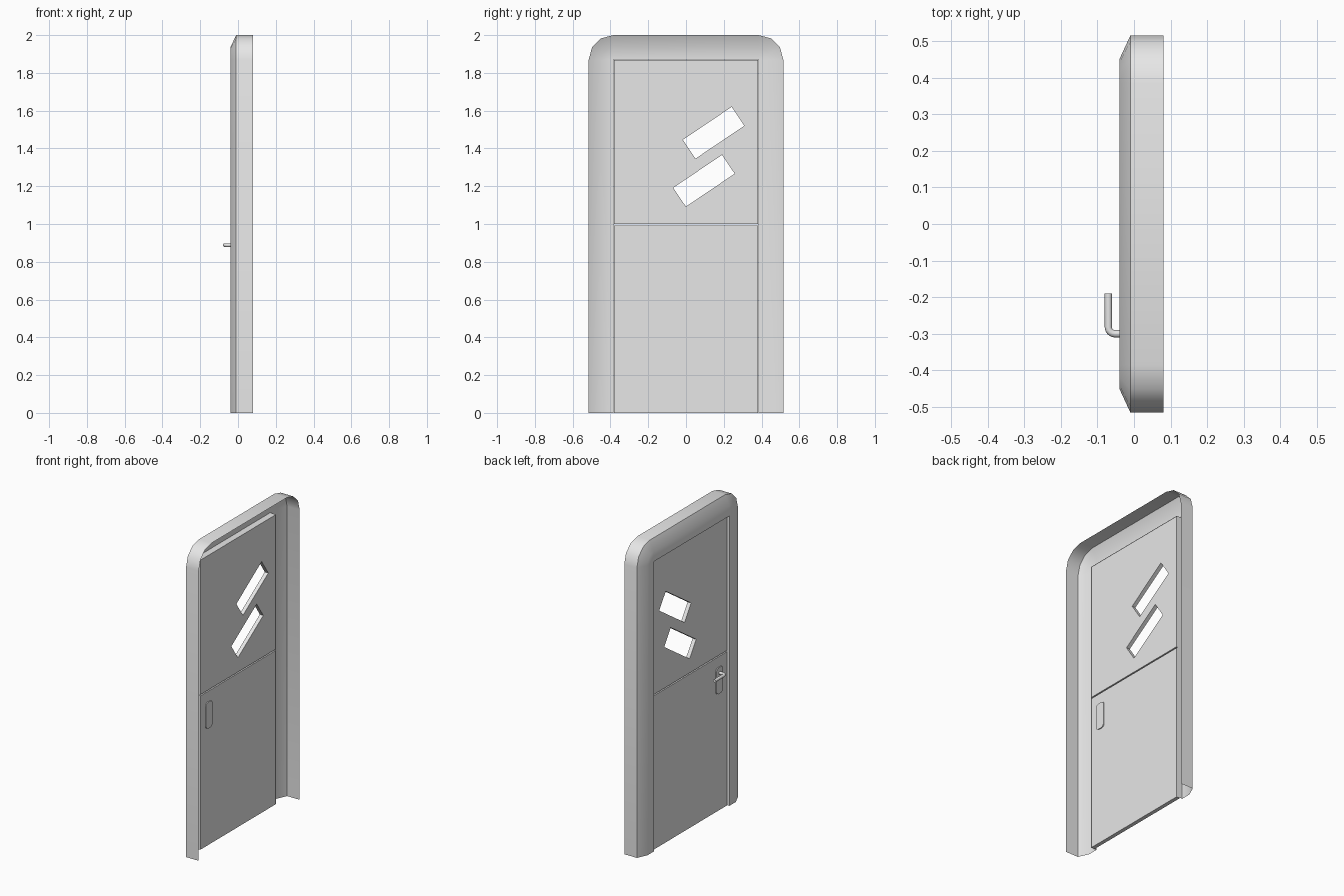
import bpy, bmesh, math
from mathutils import Vector, Matrix

if "Cube" in bpy.data.objects:
    bpy.data.objects.remove(bpy.data.objects["Cube"], do_unlink=True)

HALF, TOP, RADIUS = 0.385, 1.87, 0.13     # opening half width, opening height, frame width
BACK, FRONT = -0.025, 0.0                 # door leaf faces along x

grey = bpy.data.materials.new("light_grey")
grey.use_nodes = True
grey.diffuse_color = (0.8, 0.8, 0.8, 1)
grey.node_tree.nodes["Principled BSDF"].inputs["Base Color"].default_value = (0.8, 0.8, 0.8, 1)


def finish(name, bm, smooth=None):
    mesh = bpy.data.meshes.new(name)
    bm.to_mesh(mesh)
    bm.free()
    mesh.materials.append(grey)
    obj = bpy.data.objects.new(name, mesh)
    bpy.context.scene.collection.objects.link(obj)
    if smooth:
        bpy.ops.object.select_all(action='DESELECT')
        obj.select_set(True)
        bpy.context.view_layer.objects.active = obj
        bpy.ops.object.shade_smooth_by_angle(angle=math.radians(smooth))
    return obj


def box(name, lo, hi, turn=0.0):
    lo, hi = Vector(lo), Vector(hi)
    bm = bmesh.new()
    bmesh.ops.create_cube(bm, size=1)
    bm.transform(Matrix.Translation((lo + hi) / 2) @ Matrix.Rotation(turn, 4, 'X')
                 @ Matrix.Diagonal((hi - lo).to_4d()))
    return finish(name, bm)


# Frame: an open moulded shell swept up one side, over the top and down the other
profile = [(0.13, 0.08), (0.13, -0.01), (0.065, -0.04), (0, -0.04), (0, FRONT)]
path = [(HALF, 0, 0)]
path += [(HALF, TOP, math.radians(30 * k)) for k in range(4)]
path += [(-HALF, TOP, math.radians(90 + 30 * k)) for k in range(4)]
path += [(-HALF, 0, math.pi)]
bm = bmesh.new()
rows = [[bm.verts.new((x, y + r * math.cos(a), z + r * math.sin(a))) for r, x in profile]
        for y, z, a in path]
for a, b in zip(rows, rows[1:]):
    for j in range(len(profile) - 1):
        bm.faces.new((a[j], a[j + 1], b[j + 1], b[j]))
bmesh.ops.remove_doubles(bm, verts=bm.verts, dist=0.0005)
bmesh.ops.dissolve_degenerate(bm, edges=bm.edges, dist=0.0005)
finish("door_frame", bm, 50)

# Door leaves with a narrow gap between them
edge = HALF - 0.003
box("lower_leaf", (BACK, -edge, 0), (FRONT, edge, 0.992))
upper = box("upper_leaf", (BACK, -edge, 1.0), (FRONT, edge, TOP - 0.002))

# Two slanted openings cut through the upper leaf
for y, z in ((0.146, 1.483), (0.095, 1.229)):
    cutter = box("opening_cutter", (-0.1, y - 0.156, z - 0.06), (0.1, y + 0.156, z + 0.06),
                 math.radians(34))
    cutter.hide_render = True
    cut = upper.modifiers.new("opening", 'BOOLEAN')
    cut.object, cut.operation, cut.solver = cutter, 'DIFFERENCE', 'EXACT'
    graph = bpy.context.evaluated_depsgraph_get()
    cut_mesh = bpy.data.meshes.new_from_object(upper.evaluated_get(graph))
    upper.modifiers.clear()
    upper.data = cut_mesh
    bpy.data.objects.remove(cutter, do_unlink=True)

# Lock plates with clipped corners on both faces
for name, x in (("back_lock_plate", BACK - 0.003), ("front_lock_plate", FRONT + 0.003)):
    bm = bmesh.new()
    bmesh.ops.create_cube(bm, size=1)
    bm.transform(Matrix.Translation((x, -0.3, 0.84)) @ Matrix.Diagonal((0.006, 0.066, 0.17, 1)))
    corners = [e for e in bm.edges if abs((e.verts[0].co - e.verts[1].co).x) > 0.001]
    bmesh.ops.bevel(bm, geom=corners, offset=0.02, segments=2, profile=0.5, affect='EDGES')
    finish(name, bm)

# Lever handle: a round bar with a curved elbow
bend = [(-0.052 - 0.018 * math.sin(t), -0.282 - 0.018 * math.cos(t))
        for t in (math.pi / 2 * k / 4 for k in range(5))]
spine = [(BACK, -0.3)] + bend + [(-0.07, -0.19)]
bm = bmesh.new()
rings = []
for i, p in enumerate(spine):
    before, after = spine[max(i - 1, 0)], spine[min(i + 1, len(spine) - 1)]
    along = Vector((after[0] - before[0], after[1] - before[1], 0)).normalized()
    side = along.cross(Vector((0, 0, 1)))
    ring = []
    for k in range(12):
        t = math.tau * k / 12
        ring.append(bm.verts.new(Vector((p[0], p[1], 0.888))
                                 + 0.01 * (side * math.cos(t) + Vector((0, 0, math.sin(t))))))
    rings.append(ring)
for a, b in zip(rings, rings[1:]):
    for k in range(12):
        bm.faces.new((a[k], a[k - 1], b[k - 1], b[k]))
bm.faces.new(rings[0])
bm.faces.new(rings[-1])
bmesh.ops.recalc_face_normals(bm, faces=bm.faces)
finish("lever_handle", bm, 40)
